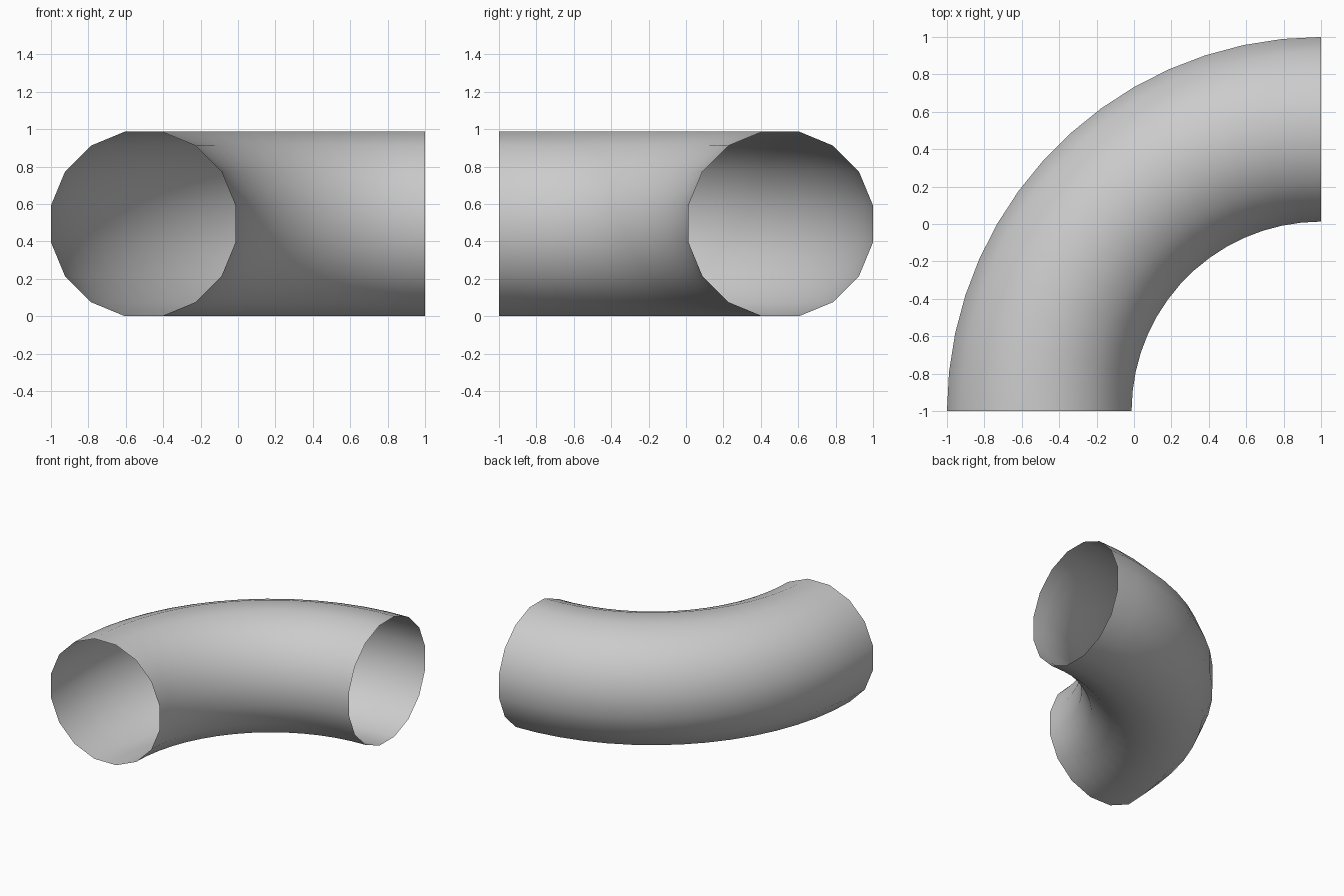
import bpy, bmesh
from math import pi, cos, sin, radians
from mathutils import Vector

if "Cube" in bpy.data.objects:
    bpy.data.objects.remove(bpy.data.objects["Cube"])

SIDES = 16                      # sides of the tube's cross-section
STEPS = 15                      # segments along the quarter bend
HALF = 0.4935                   # half width across flats
R = HALF / cos(pi / SIDES)      # corner radius

bm = bmesh.new()

# Open ring at the front mouth, with flats facing up, down and sideways
ring = []
for i in range(SIDES):
    a = 2 * pi * (i + 0.5) / SIDES
    ring.append(bm.verts.new((-1 + HALF + R * cos(a), -1, HALF + R * sin(a))))
edges = [bm.edges.new((ring[i], ring[(i + 1) % SIDES])) for i in range(SIDES)]

# Sweep the ring a quarter turn to the right mouth
bmesh.ops.spin(bm, geom=ring + edges, cent=Vector((1, -1, 0)), axis=Vector((0, 0, 1)),
               angle=-radians(90), steps=STEPS, use_duplicate=False)

# Point the open shell's normals outwards from the bend's centreline
bm.normal_update()
votes = 0
for f in bm.faces:
    c = f.calc_center_median()
    radial = Vector((c.x - 1, c.y + 1, 0)).normalized()
    core = Vector((1, -1, HALF)) + radial * (2 - HALF)
    votes += 1 if f.normal.dot(c - core) > 0 else -1
if votes < 0:
    bmesh.ops.reverse_faces(bm, faces=bm.faces[:])
for f in bm.faces:
    f.smooth = True

mesh = bpy.data.meshes.new("pipe_elbow")
bm.to_mesh(mesh)
bm.free()
obj = bpy.data.objects.new("pipe_elbow", mesh)
bpy.context.collection.objects.link(obj)
